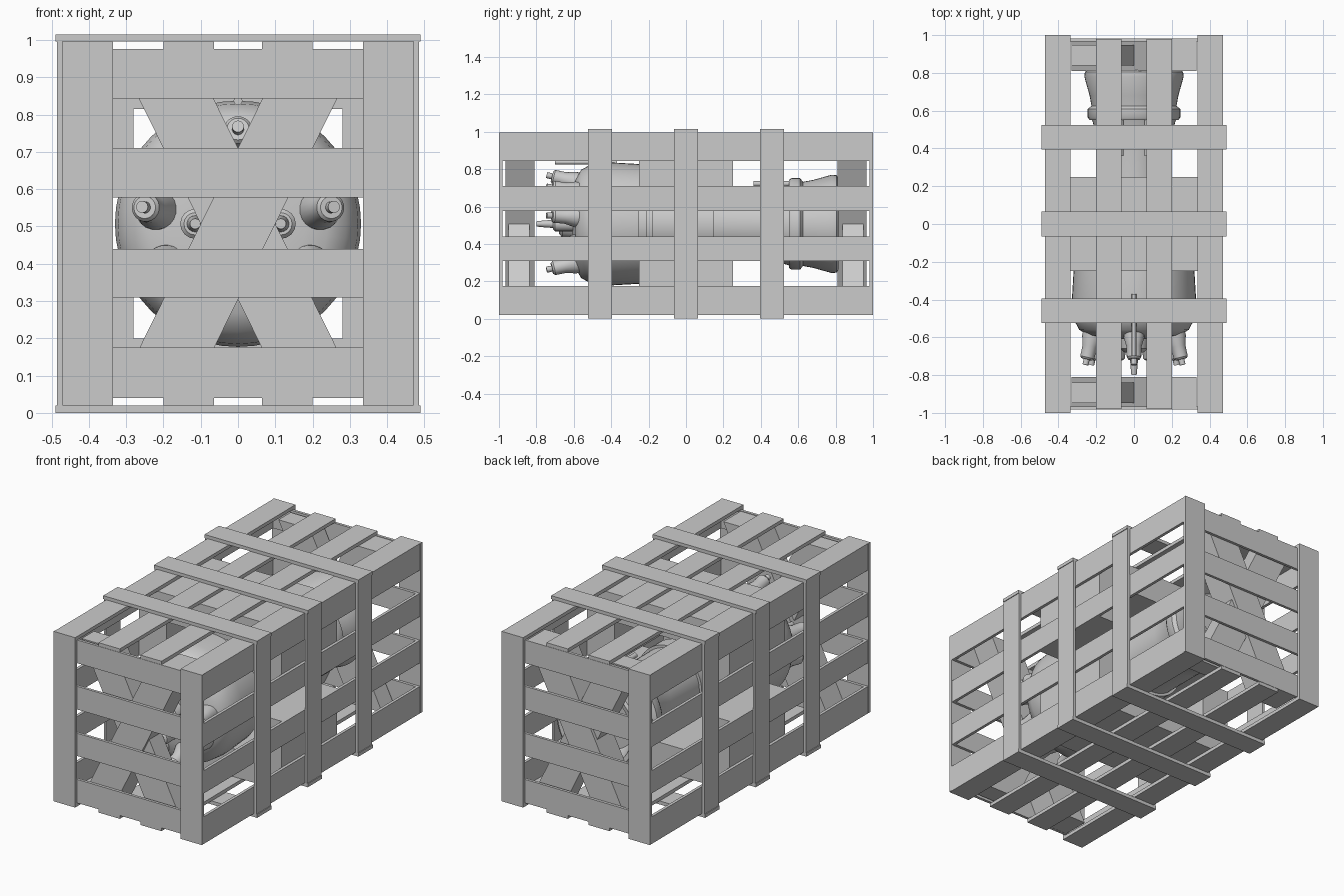
import bpy, bmesh, math
from mathutils import Matrix, Vector

if "Cube" in bpy.data.objects:
    bpy.data.objects.remove(bpy.data.objects["Cube"])

CZ = 0.507  # axis height of the engine

grey = bpy.data.materials.new("plain grey")
grey.use_nodes = True
COLOUR = (0.6, 0.6, 0.6, 1)
grey.diffuse_color = COLOUR
grey.node_tree.nodes["Principled BSDF"].inputs["Base Color"].default_value = COLOUR


def finish(name, bm, smooth=False):
    bmesh.ops.recalc_face_normals(bm, faces=bm.faces)
    mesh = bpy.data.meshes.new(name)
    bm.to_mesh(mesh)
    bm.free()
    mesh.materials.append(grey)
    ob = bpy.data.objects.new(name, mesh)
    bpy.context.collection.objects.link(ob)
    if smooth:
        bpy.ops.object.select_all(action='DESELECT')
        ob.select_set(True)
        bpy.context.view_layer.objects.active = ob
        bpy.ops.object.shade_smooth_by_angle(angle=math.radians(35))
    return ob


def box(name, x, y, z):
    bm = bmesh.new()
    bmesh.ops.create_cube(bm, size=1)
    for v in bm.verts:
        for i, (a, b) in enumerate((x, y, z)):
            v.co[i] = a if v.co[i] < 0 else b
    return finish(name, bm)


def mirrored(name, x, y, z):
    """One box on each side of x = 0."""
    box("left_" + name, x, y, z)
    box("right_" + name, (-x[1], -x[0]), y, z)


def lathe(name, profile, matrix, sides=48):
    """Turn (distance, radius) points about the local y axis."""
    bm = bmesh.new()
    verts = [bm.verts.new((r, y, 0)) for y, r in profile]
    edges = [bm.edges.new(p) for p in zip(verts, verts[1:])]
    bmesh.ops.spin(bm, geom=verts + edges, axis=(0, 1, 0), cent=(0, 0, 0),
                   angle=math.tau, steps=sides)
    bmesh.ops.remove_doubles(bm, verts=bm.verts, dist=0.0005)
    bm.transform(matrix)
    return finish(name, bm, True)


def prism(name, outline, y):
    """Extrude an (x, z) outline between two y values."""
    bm = bmesh.new()
    face = bm.faces.new([bm.verts.new((px, y[0], pz)) for px, pz in outline])
    new = bmesh.ops.extrude_face_region(bm, geom=[face])["geom"]
    moved = [g for g in new if isinstance(g, bmesh.types.BMVert)]
    bmesh.ops.translate(bm, verts=moved, vec=(0, y[1] - y[0], 0))
    return finish(name, bm)


# Crate slats on the top, bottom and sides
for level, z in (("top", (0.976, 0.996)), ("bottom", (0.02, 0.04))):
    mirrored(level + "_outer_slat", (0.335, 0.47), (-1, 1), z)
    mirrored(level + "_inner_slat", (0.065, 0.2), (-0.98, 0.98), z)
ROWS = ((0.025, 0.175), (0.31, 0.44), (0.577, 0.71), (0.843, 0.993))
for i, z in enumerate(ROWS):
    reach = 0.995 if i in (0, 3) else 0.98
    mirrored("side_slat", (0.453, 0.47), (-reach, reach), z)

# End walls: corner posts, slats and crossed braces
for end, s in (("front", -1), ("back", 1)):
    def span(a, b):
        return tuple(sorted((s * a, s * b)))
    mirrored(end + "_post", (0.335, 0.472), span(0.982, 1.0), (0.022, 0.996))
    for z in ROWS:
        box(end + "_slat", (-0.453, 0.453), span(0.966, 0.982),
            (max(z[0], 0.04), min(z[1], 0.976)))
    for lean, depth in ((1, (0.81, 0.966)), (-1, (0.838, 0.948))):
        h, w, run = 0.466, 0.1, 0.23 * lean
        prism(end + "_brace", [(-run - w, CZ - h), (-run + w, CZ - h),
                               (run + w, CZ + h), (run - w, CZ + h)], span(*depth))

# Bands around the crate
for y in (-0.46, 0, 0.46):
    reach = (y - 0.065, y + 0.065)
    mirrored("band", (0.47, 0.485), reach, (0.015, 1.0))
    box("top_band", (-0.489, 0.489), reach, (0.996, 1.015))
    box("bottom_band", (-0.489, 0.489), reach, (0, 0.02))

# Cradle that holds the middle of the engine
CRADLE = (-0.25, 0.25)
box("cradle_top", (-0.453, 0.453), CRADLE, (0.815, 0.976))
box("cradle_bottom", (-0.453, 0.453), CRADLE, (0.04, 0.2))
mirrored("upper_cradle_block", (0.28, 0.453), CRADLE, (0.577, 0.815))
mirrored("lower_cradle_block", (0.28, 0.453), CRADLE, (0.2, 0.44))

# Engine casing, bell and flared tail
axis = Matrix.Translation((0, 0, CZ))
lathe("engine_bell", [(-0.6, 0), (-0.61, 0.1), (-0.6, 0.18), (-0.59, 0.24), (-0.56, 0.29),
                      (-0.5, 0.322), (-0.42, 0.33), (-0.25, 0.32), (-0.25, 0.19)], axis)
lathe("engine_body", [(-0.26, 0.2), (-0.21, 0.2), (-0.21, 0.21), (-0.18, 0.21),
                      (-0.18, 0.195), (0.06, 0.195), (0.06, 0.205), (0.15, 0.205),
                      (0.15, 0.19), (0.4, 0.19), (0.48, 0.2), (0.56, 0.225)], axis)
lathe("engine_tail", [(0.55, 0.19), (0.55, 0.235), (0.565, 0.245), (0.61, 0.245),
                      (0.625, 0.225), (0.68, 0.235), (0.78, 0.263), (0.805, 0.26),
                      (0.815, 0.245), (0.81, 0.22), (0.7, 0.17), (0.7, 0)], axis)
lathe("engine_hub", [(-0.59, 0.085), (-0.66, 0.075), (-0.68, 0.05), (-0.68, 0)], axis, 32)

# Ring of nozzles on the bell, tilted outwards
NOZZLE = [(0.12, 0.055), (0, 0.055), (-0.05, 0.04), (-0.11, 0.038), (-0.12, 0.03),
          (-0.12, 0.016), (-0.15, 0.016), (-0.15, 0)]
for i in range(9):
    turn = Matrix.Rotation(math.tau * i / 9, 4, 'Y')
    tilt = Matrix.Rotation(math.radians(-14), 4, 'X')
    lathe("nozzle", NOZZLE, axis @ turn @ Matrix.Translation((0, -0.6, 0.225)) @ tilt, 20)

# Small ports around the hub
PORT = [(0.05, 0.04), (-0.09, 0.04), (-0.1, 0.03), (-0.1, 0.022), (-0.15, 0.018),
        (-0.19, 0.014), (-0.19, 0)]
for i in range(4):
    turn = Matrix.Rotation(math.tau * i / 4, 4, 'Y')
    lathe("port", PORT, axis @ turn @ Matrix.Translation((0, -0.61, 0.115)), 16)

# Pipes along the casing
for x in (-0.07, 0.07):
    lathe("tail_pipe", [(0.36, 0), (0.36, 0.014), (0.6, 0.014), (0.6, 0)],
          Matrix.Translation((x, 0, CZ + 0.215)), 12)
lathe("top_pipe", [(-0.7, 0), (-0.7, 0.012), (-0.37, 0.012), (-0.37, 0)],
      Matrix.Translation((0, 0, CZ + 0.33)), 12)
